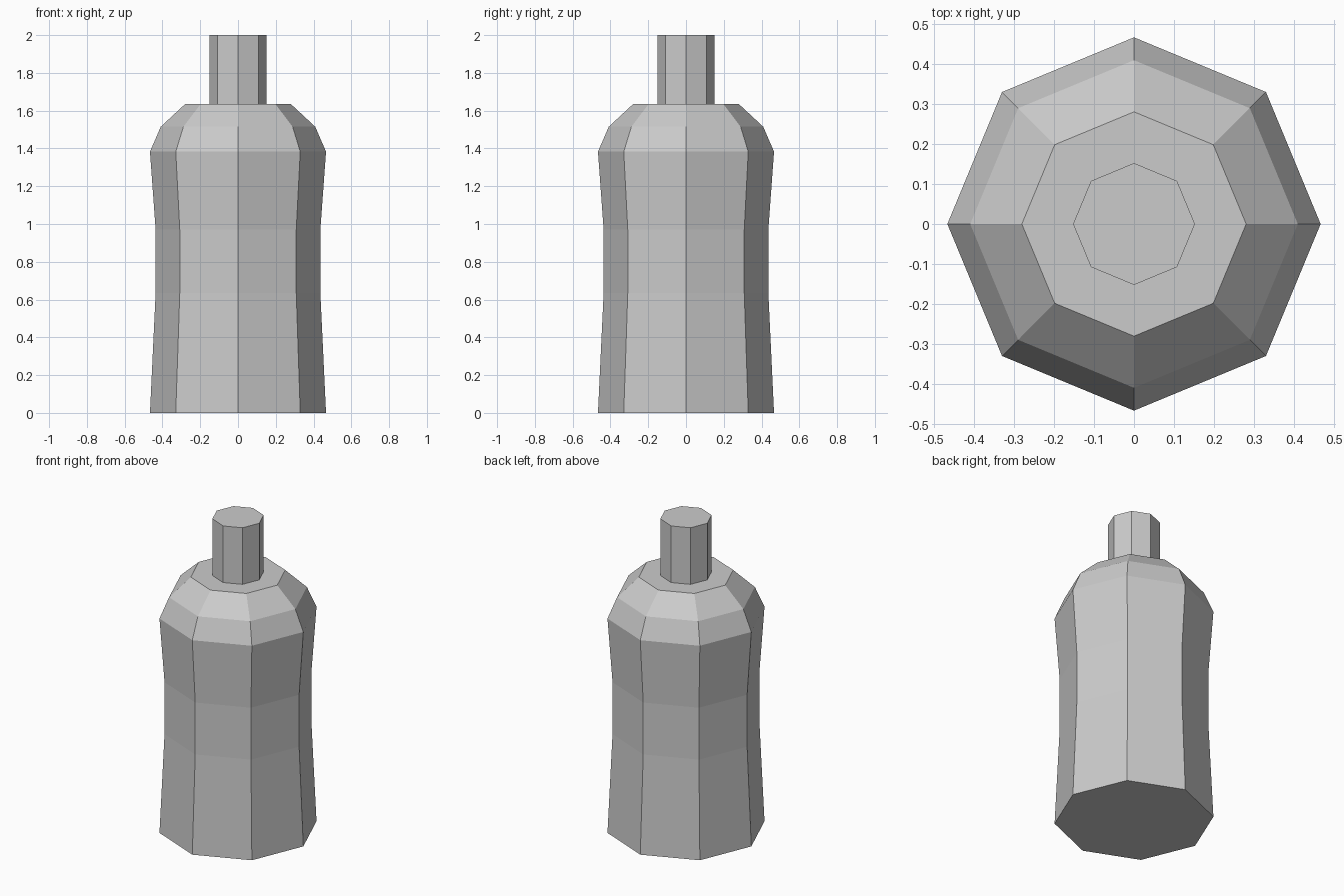
import bpy, bmesh
from math import cos, sin, tau

if "Cube" in bpy.data.objects:
    bpy.data.objects.remove(bpy.data.objects["Cube"])

SIDES = 8


def lathe(name, profile):
    """Closed, flat-shaded solid from (radius, height) rings."""
    bm = bmesh.new()
    rings = [[bm.verts.new((r * cos(tau * i / SIDES), r * sin(tau * i / SIDES), z))
              for i in range(SIDES)] for r, z in profile]
    for low, high in zip(rings, rings[1:]):
        for i in range(SIDES):
            j = (i + 1) % SIDES
            bm.faces.new((low[i], low[j], high[j], high[i]))
    bm.faces.new(rings[0][::-1])
    bm.faces.new(rings[-1])
    mesh = bpy.data.meshes.new(name)
    bm.to_mesh(mesh)
    bm.free()
    obj = bpy.data.objects.new(name, mesh)
    bpy.context.collection.objects.link(obj)
    return obj


# Bottle body: flared base, narrow waist, stepped shoulder
lathe("bottle_body", [(0.466, 0), (0.436, 0.635), (0.436, 0.97),
                      (0.466, 1.383), (0.409, 1.515), (0.28, 1.635)])

# Straight neck resting on the shoulder
lathe("bottle_neck", [(0.152, 1.635), (0.152, 2.0)])
